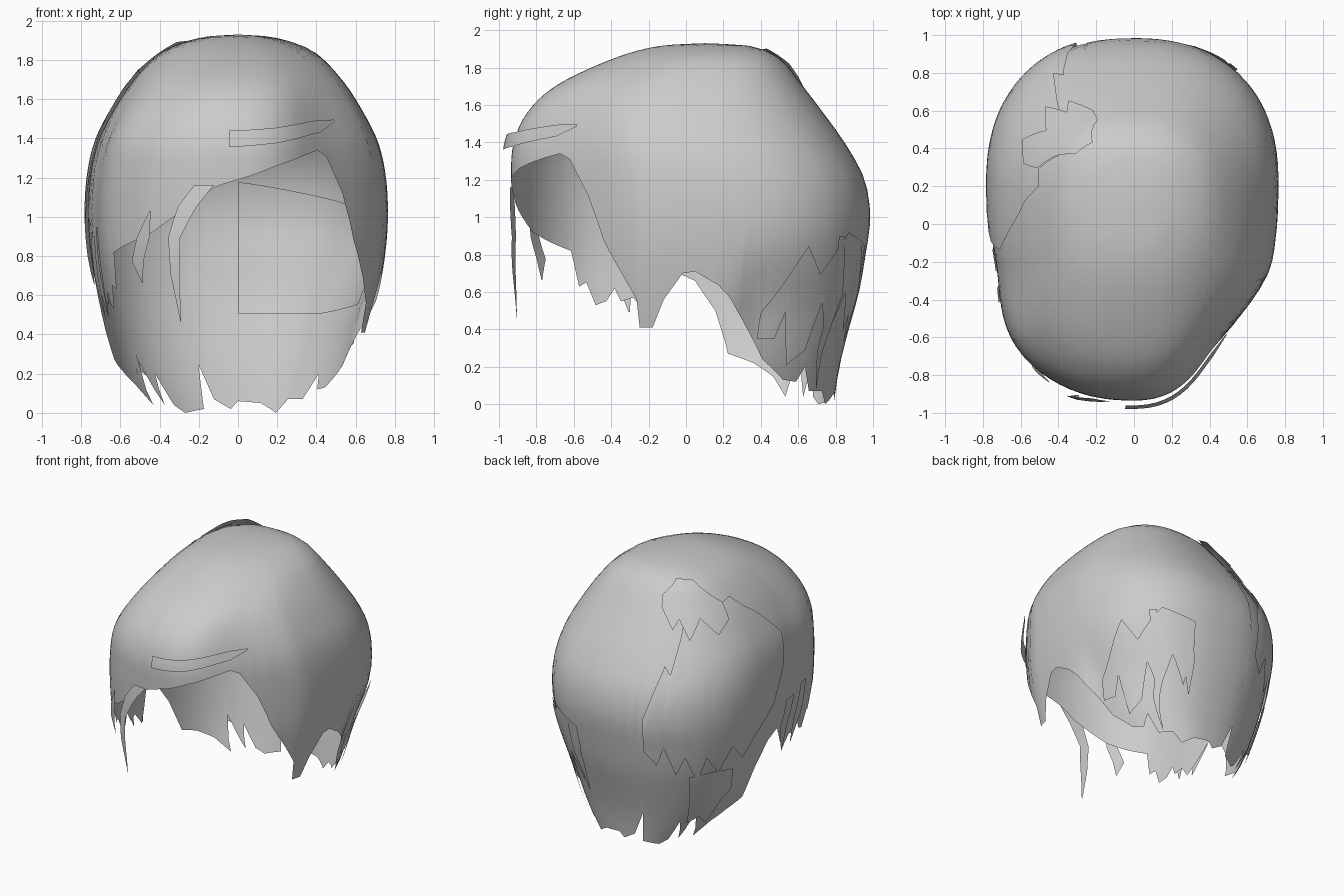
import bpy, bmesh, math
from mathutils import Vector

if "Cube" in bpy.data.objects:
    bpy.data.objects.remove(bpy.data.objects["Cube"])

grey = bpy.data.materials.new("ash_grey")
grey.diffuse_color = (0.6, 0.6, 0.6, 1)
grey.use_nodes = True
grey.node_tree.nodes["Principled BSDF"].inputs["Base Color"].default_value = grey.diffuse_color

# Head profile, crown to nape: height, half width, front y, back y
RINGS = [Vector(r) for r in [
    (1.93, 0, .1, .1), (1.912, .2, -.16, .36), (1.84, .39, -.41, .51),
    (1.7, .53, -.7, .625), (1.55, .63, -.855, .74), (1.38, .715, -.925, .86),
    (1.2, .755, -.935, .955), (1.0, .765, -.93, .985), (.8, .75, -.92, .96),
    (.6, .715, -.89, .925), (.4, .67, -.86, .87), (.2, .6, -.8, .82), (0, .47, -.75, .79)]]
LAST = len(RINGS) - 1
CENTRE = Vector((0, .1, 1))


def ring(p):
    """Smoothly interpolated profile ring."""
    i = min(int(p), LAST - 1)
    f = p - i
    a, b, c, d = (RINGS[max(0, min(LAST, i + k))] for k in (-1, 0, 1, 2))
    return b + .5 * f * (c - a + f * (2 * a - 5 * b + 4 * c - d + f * (3 * (b - c) + d - a)))


def level(z):
    """Profile position for a height."""
    lo, hi = 0, LAST
    for _ in range(25):
        mid = (lo + hi) / 2
        lo, hi = (mid, hi) if ring(mid)[0] > z else (lo, mid)
    return lo


def smooth(lo, hi, x):
    x = max(0, min(1, (x - lo) / (hi - lo)))
    return x * x * (3 - 2 * x)


def point(deg, p, off=0):
    """Point on the head; 0 is the front, +90 is +x."""
    z, a, front, back = ring(p)
    t = math.radians(deg)
    s, c = math.sin(t), math.cos(t)
    cy = front + .6 * (back - front)
    high = smooth(1.4, 1.85, z)
    e = .87 + (.05 if c >= 0 else -.04) * high
    x = a * math.copysign(abs(s) ** e, s)
    u = abs(c) ** e
    if c >= 0:
        # the right temple is flatter, the left one fuller
        g = smooth(.35, .85, u) * (1 - .7 * high)
        x *= 1 - .24 * g if s > 0 else 1 + .14 * g
        y = cy - (cy - front) * u
    else:
        # the right nape is tucked in
        if s > 0:
            x *= 1 - .1 * smooth(0, .3, u) * smooth(.9, .45, z)
        y = cy + (back - cy) * u
    v = Vector((x, y, z))
    return v + (v - CENTRE).normalized() * off


def make(name, rows):
    """Mesh a grid of points."""
    bm = bmesh.new()
    grid = [[bm.verts.new(v) for v in r] for r in rows]
    for r, q in zip(grid, grid[1:]):
        for i in range(len(r) - 1):
            bm.faces.new((r[i], q[i], q[i + 1], r[i + 1]))
    bmesh.ops.remove_doubles(bm, verts=bm.verts, dist=.0005)
    bmesh.ops.recalc_face_normals(bm, faces=bm.faces)
    me = bpy.data.meshes.new(name)
    bm.to_mesh(me)
    bm.free()
    me.materials.append(grey)
    me.shade_smooth()
    ob = bpy.data.objects.new(name, me)
    bpy.context.collection.objects.link(ob)


def lerp(pts, x, k):
    for a, b in zip(pts, pts[1:]):
        if a[0] <= x <= b[0]:
            return a[k] + (b[k] - a[k]) * (x - a[0]) / (b[0] - a[0])


def sheet(name, hem, top=None, off=0, step=4, n=26):
    """Sheet of hair from a top edge (or the crown) to a ragged hem."""
    angles = sorted({h[0] for h in hem} | {t[0] for t in top or []} |
                    set(range(hem[0][0], hem[-1][0], step)))
    cols = []
    for a in angles:
        p0 = level(lerp(top, a, 1)) if top else 0
        p1 = level(lerp(hem, a, 1))
        cols.append([point(a, p0 + (p1 - p0) * i / n, off) for i in range(n + 1)])
    make(name, cols)


def lock(name, path, off, end=None):
    """Loose lock along (angle, height, half width in degrees)."""
    cols = []
    n = len(path) - 1
    for j, ((a, z, w), (b, y, v)) in enumerate(zip(path, path[1:])):
        for i in range(5):
            f = i / 4
            d = off + ((off if end is None else end) - off) * (j + f) / n
            q, p, h = a + (b - a) * f, level(z + (y - z) * f), w + (v - w) * f
            cols.append([point(q + h * k, p, d) for k in (-1, 0, 1)])
    make(name, cols)


# Main cap: ragged nape, ear notches, side-swept fringe
sheet("hair_cap", [
    (-180, .06), (-177, .02), (-169, .07), (-164, .25), (-162, .02), (-148, 0),
    (-142, .04), (-138, .2), (-134, .04), (-128, .27), (-122, .04), (-114, .15),
    (-104, .22), (-93, .27), (-89, .5), (-84, .66), (-79, .71), (-75, .58), (-71, .48),
    (-67, .57), (-63, .55), (-61, .62), (-58, .55), (-54, .53), (-51, .65), (-48, .63),
    (-46, .82), (-36, .87), (-27, .92), (-20, .99), (-13, 1.06), (-6, 1.15), (0, 1.19),
    (17, 1.26), (30, 1.3), (43, 1.34), (47, 1.31), (53, 1.12), (58, .88), (68, .56),
    (69, .41), (73, .41), (76, .56), (81, .7), (84, .71), (89, .64), (95, .5), (108, .24),
    (120, .13), (128, .12), (133, .2), (138, .07), (150, .07), (156, 0), (168, .05),
    (180, .06)])

# Layered panels over the left back, right back and nape
sheet("left_back_layer",
      [(-160, .8), (-153, .7), (-149, .84), (-142, .62), (-137, .76), (-129, .55),
       (-124, .74), (-116, .6), (-108, .78), (-100, .66), (-92, .8), (-84, .95), (-78, 1.2)],
      [(-160, 1.05), (-152, 1.4), (-148, 1.35), (-142, 1.66), (-135, 1.62), (-128, 1.84),
       (-118, 1.8), (-108, 1.72), (-98, 1.74), (-88, 1.6), (-78, 1.4)], .018)
sheet("crown_flap",
      [(-160, 1.72), (-150, 1.6), (-146, 1.66), (-138, 1.54), (-130, 1.66), (-118, 1.55),
       (-108, 1.62)],
      [(-160, 1.79), (-145, 1.87), (-125, 1.86), (-108, 1.72)], .035)
sheet("right_back_layer",
      [(104, .36), (112, .36), (115, .5), (120, .22), (130, .3), (134, .55), (142, .35),
       (150, .6), (158, .4), (164, .7)],
      [(104, .5), (112, .65), (122, .85), (130, .7), (145, .92), (164, .85)], .015)
sheet("left_nape_layer",
      [(-134, .2), (-126, .25), (-120, .18), (-112, .36), (-106, .42)],
      [(-134, .6), (-120, .62), (-106, .6)], .02)
sheet("inner_nape_layer", [(105, .55), (140, .5), (180, .5)],
      [(105, .95), (140, 1.08), (180, 1.18)], -.012)

# Fringe sweep lying over the brow
sheet("fringe_sweep", [(-2, 1.34), (18, 1.36), (44, 1.41), (52, 1.46)],
      [(-2, 1.42), (18, 1.435), (44, 1.47), (52, 1.47)], .05, n=4)

# Loose locks: hanging strands, side and nape wisps
lock("fringe_strand", [(-9, 1.16, 3), (-14, 1.05, 3), (-18, .9, 2), (-18, .72, 1.5),
                       (-17, .5, .1)], .01, .08)
lock("temple_strand", [(-27, 1.03, .2), (-30, .9, 2.5), (-33, .78, 2.5), (-32, .67, .2)], .02)
lock("left_side_wisp", [(-62, .95, 2), (-64, .7, 3), (-66, .5, .2)], .012)
lock("left_ear_wisp", [(-72, .9, 3), (-75, .7, 3), (-73, .48, .2)], .012)
lock("right_nape_wisp", [(140, .9, 2), (143, .6, 4), (140, .3, 2), (142, .1, .2)], .02)
lock("nape_wisp", [(158, .85, 1), (160, .6, 4), (162, .35, .3)], .02)
